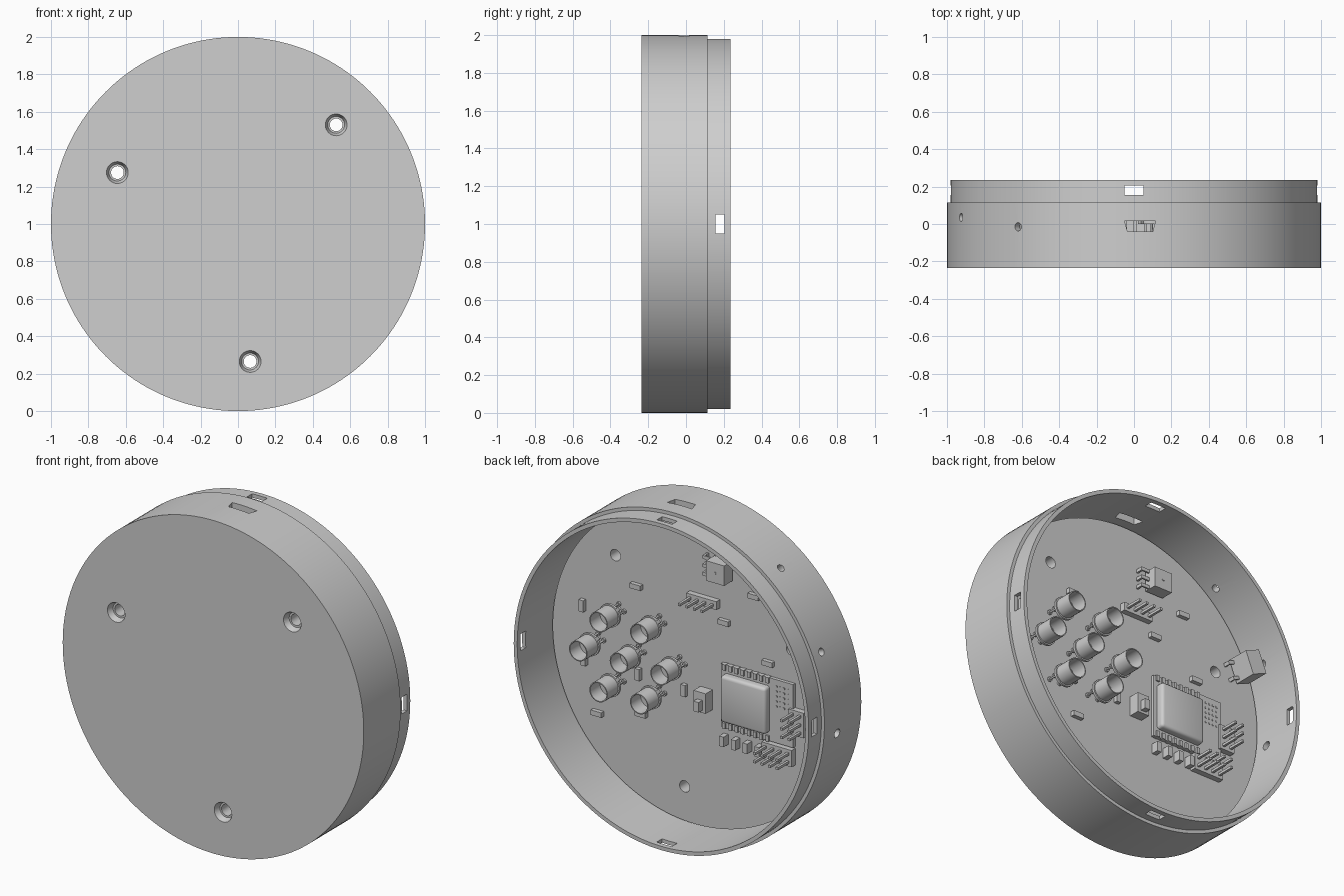
import bpy, bmesh, math
from mathutils import Matrix, Vector

if "Cube" in bpy.data.objects:
    bpy.data.objects.remove(bpy.data.objects["Cube"], do_unlink=True)

GREY = (0.62, 0.62, 0.62, 1)
mat = bpy.data.materials.new("light_grey")
mat.use_nodes = True
mat.diffuse_color = GREY
bsdf = next(n for n in mat.node_tree.nodes if n.type == "BSDF_PRINCIPLED")
bsdf.inputs["Base Color"].default_value = GREY

BOARD = -0.08      # y of the board's component side
CENTRE = 1.0       # height of the case axis


def cyl(bm, p0, p1, r0, r1=None, seg=24):
    """Cylinder or cone between two points."""
    p0, p1 = Vector(p0), Vector(p1)
    d = p1 - p0
    m = Matrix.Translation((p0 + p1) / 2) @ d.to_track_quat("Z", "Y").to_matrix().to_4x4()
    bmesh.ops.create_cone(bm, cap_ends=True, segments=seg, radius1=r0,
                          radius2=r0 if r1 is None else r1, depth=d.length, matrix=m)


def box(bm, x, z, w, t, h0, h1, turn=0.0):
    """Block on the board: centre x/z from the axis, width, tallness, height range."""
    m = (Matrix.Translation((x, BOARD + (h0 + h1) / 2, CENTRE + z))
         @ Matrix.Rotation(-turn, 4, "Y") @ Matrix.Diagonal((w, h1 - h0, t, 1)))
    return bmesh.ops.create_cube(bm, size=1, matrix=m)["verts"]


def pin(bm, x, z, h0, h1, r, seg=12):
    cyl(bm, (x, BOARD + h0, CENTRE + z), (x, BOARD + h1, CENTRE + z), r, seg=seg)


def lathe(bm, profile, x=0.0, z=0.0, seg=128):
    """Spin (radius, y) points about the y direction."""
    vs = [bm.verts.new((x + r, y, CENTRE + z)) for r, y in profile]
    es = [bm.edges.new(e) for e in zip(vs, vs[1:])]
    bmesh.ops.spin(bm, geom=vs + es, cent=(x, 0, CENTRE + z), axis=(0, 1, 0),
                   angle=math.tau, steps=seg)
    bmesh.ops.remove_doubles(bm, verts=bm.verts, dist=1e-5)


def finish(name, bm, cutters=()):
    bmesh.ops.recalc_face_normals(bm, faces=bm.faces)
    me = bpy.data.meshes.new(name)
    bm.to_mesh(me)
    bm.free()
    ob = bpy.data.objects.new(name, me)
    bpy.context.scene.collection.objects.link(ob)
    me.materials.append(mat)
    bpy.ops.object.select_all(action="DESELECT")
    ob.select_set(True)
    bpy.context.view_layer.objects.active = ob
    for c in cutters:
        mod = ob.modifiers.new("cut", "BOOLEAN")
        mod.operation, mod.solver, mod.object = "DIFFERENCE", "EXACT", c
        bpy.ops.object.modifier_apply(modifier=mod.name)
    bpy.ops.object.shade_smooth_by_angle(angle=math.radians(30))
    return ob


# Cutters: screw holes, countersinks, wall openings
SCREWS = [(0.525, 0.53), (-0.645, 0.275), (0.065, -0.735)]
holes, sinks, walls = bmesh.new(), bmesh.new(), bmesh.new()
for x, z in SCREWS:
    cyl(holes, (x, -0.4, CENTRE + z), (x, 0, CENTRE + z), 0.034, seg=32)
    cyl(sinks, (x, -0.25, CENTRE + z), (x, -0.2, CENTRE + z), 0.064, 0.045, seg=32)
for k in range(4):
    m = (Matrix.Translation((0, 0.18, CENTRE)) @ Matrix.Rotation(k * math.pi / 2, 4, "Y")
         @ Matrix.Translation((0, 0, 0.97)) @ Matrix.Diagonal((0.1, 0.05, 0.2, 1)))
    bmesh.ops.create_cube(walls, size=1, matrix=m)
for deg, y, r in [(128.3, -0.015, 0.022), (157.6, 0.035, 0.022), (186.2, -0.014, 0.026)]:
    a = math.radians(deg)
    d = Vector((math.cos(a), 0, math.sin(a)))
    o = Vector((0, y, CENTRE))
    cyl(walls, o + d * 0.9, o + d * 1.1, r)
port = walls.faces.new([walls.verts.new((x, y, CENTRE + 0.9)) for x, y in
                        [(-0.05, 0.015), (0.115, 0.015), (0.1, -0.04), (-0.035, -0.04)]])
ext = bmesh.ops.extrude_face_region(walls, geom=[port])["geom"]
bmesh.ops.translate(walls, vec=(0, 0, 0.3),
                    verts=[v for v in ext if isinstance(v, bmesh.types.BMVert)])
hole_cut = finish("screw_hole_cutter", holes)
sink_cut = finish("countersink_cutter", sinks)
wall_cut = finish("wall_opening_cutter", walls)

# Round case with a stepped rim, open at the back
bm = bmesh.new()
lathe(bm, [(0, -0.235), (1, -0.235), (1, 0.115), (0.98, 0.115), (0.98, 0.235),
           (0.957, 0.235), (0.957, -0.185), (0, -0.185)], seg=160)
finish("case", bm, [wall_cut, hole_cut, sink_cut])

# Standoffs and circuit board
bm = bmesh.new()
for x, z in SCREWS:
    cyl(bm, (x, -0.19, CENTRE + z), (x, BOARD - 0.03, CENTRE + z), 0.08, seg=32)
finish("standoffs", bm, [hole_cut, sink_cut])
bm = bmesh.new()
cyl(bm, (0, BOARD - 0.03, CENTRE), (0, BOARD, CENTRE), 0.942, seg=160)
finish("circuit_board", bm, [hole_cut])
for c in (hole_cut, sink_cut, wall_cut):
    bpy.data.objects.remove(c, do_unlink=True)

# Seven open metal cans on leads, in a hexagon
cans, leads = bmesh.new(), bmesh.new()
SPOTS = [(0.365, 0)] + [(0.365 + sx * 0.135, sz * 0.21) for sx in (-1, 1) for sz in (-1, 1)]
SPOTS += [(0.095, 0), (0.635, 0)]
for x, z in SPOTS:
    lathe(cans, [(r, BOARD + h) for r, h in
                 [(0, 0.08), (0.068, 0.08), (0.068, 0.095), (0.06, 0.095), (0.06, 0.197),
                  (0.054, 0.197), (0.054, 0.105), (0, 0.105)]], x, z, 28)
    box(cans, x - 0.055, z + 0.05, 0.03, 0.02, 0.08, 0.095, math.radians(-45))
    for dx, dz in [(0.035, 0), (-0.035, 0), (0, 0.035)]:
        pin(leads, x + dx, z + dz, 0, 0.085, 0.007)
        pin(leads, x + dx, z + dz, 0, 0.012, 0.014)
finish("sensor_cans", cans)
finish("sensor_leads", leads)

# Radio module: carrier, edge pads, rounded shield
bm = bmesh.new()
box(bm, -0.43, -0.11, 0.48, 0.38, 0, 0.02)
for i in range(8):
    for z in (0.065, -0.285):
        box(bm, -0.215 - i * 0.041, z, 0.02, 0.035, 0, 0.03)
for i in range(4):
    for j in range(5):
        box(bm, -0.56 - i * 0.025, 0.04 - j * 0.03, 0.01, 0.01, 0.018, 0.023)
finish("radio_module", bm)
bm = bmesh.new()
vs = box(bm, -0.364, -0.11, 0.3, 0.28, 0.02, 0.065)
low = BOARD + 0.021
bmesh.ops.bevel(bm, geom=[e for e in bm.edges if any(v.co.y > low for v in e.verts)],
                offset=0.018, segments=3, affect="EDGES", profile=0.5)
finish("radio_shield", bm)

# Pin headers: centre, columns, rows
bm = bmesh.new()
PITCH = 0.05
for x, z, cols, rows in [(-0.07, 0.425, 4, 1), (-0.7, -0.14, 2, 3), (-0.57, -0.36, 4, 2)]:
    box(bm, x, z, cols * PITCH, rows * PITCH, 0, 0.035)
    for i in range(cols):
        for j in range(rows):
            box(bm, x + (i - (cols - 1) / 2) * PITCH, z + (j - (rows - 1) / 2) * PITCH,
                0.015, 0.015, 0, 0.14)
finish("pin_headers", bm)

# Block sockets with side legs
bm = bmesh.new()
box(bm, -0.2, 0.65, 0.12, 0.12, 0.01, 0.09)
pin(bm, -0.2, 0.65, 0.09, 0.094, 0.008)
for z in (0.6, 0.65, 0.7):
    box(bm, -0.12, z, 0.06, 0.02, 0.035, 0.045)
    box(bm, -0.09, z, 0.012, 0.02, 0, 0.045)
a = math.radians(157.6)
for r, t, w, d, h0, h1 in [(0.875, 0, 0.1, 0.14, 0.01, 0.15), (0.81, 0.045, 0.05, 0.02, 0.03, 0.04),
                           (0.81, -0.045, 0.05, 0.02, 0.03, 0.04),
                           (0.79, 0.045, 0.012, 0.02, 0, 0.04), (0.79, -0.045, 0.012, 0.02, 0, 0.04)]:
    box(bm, r * math.cos(a) - t * math.sin(a), r * math.sin(a) + t * math.cos(a), w, d, h0, h1, a)
finish("side_sockets", bm)

# Slide switch
bm = bmesh.new()
box(bm, -0.08, -0.165, 0.08, 0.12, 0, 0.065)
box(bm, -0.08, -0.18, 0.035, 0.06, 0.06, 0.1)
finish("switch", bm)

# Small surface chips, upright then lying
bm = bmesh.new()
UPRIGHT = [(0.737, 0.178), (0.723, -0.142), (0.365, -0.136), (0.06, -0.15)]
LYING = [(0.378, 0.388), (0.637, -0.443), (0.345, -0.37), (-0.206, 0.328),
         (-0.498, 0.16), (-0.405, 0.537)]
for x, z in UPRIGHT:
    box(bm, x, z, 0.03, 0.07, 0, 0.025)
for x, z in LYING:
    box(bm, x, z, 0.07, 0.03, 0, 0.025)
for i in range(4):
    box(bm, -0.21 - 0.078 * i, -0.375, 0.03, 0.06, 0, 0.045)
finish("small_chips", bm)
